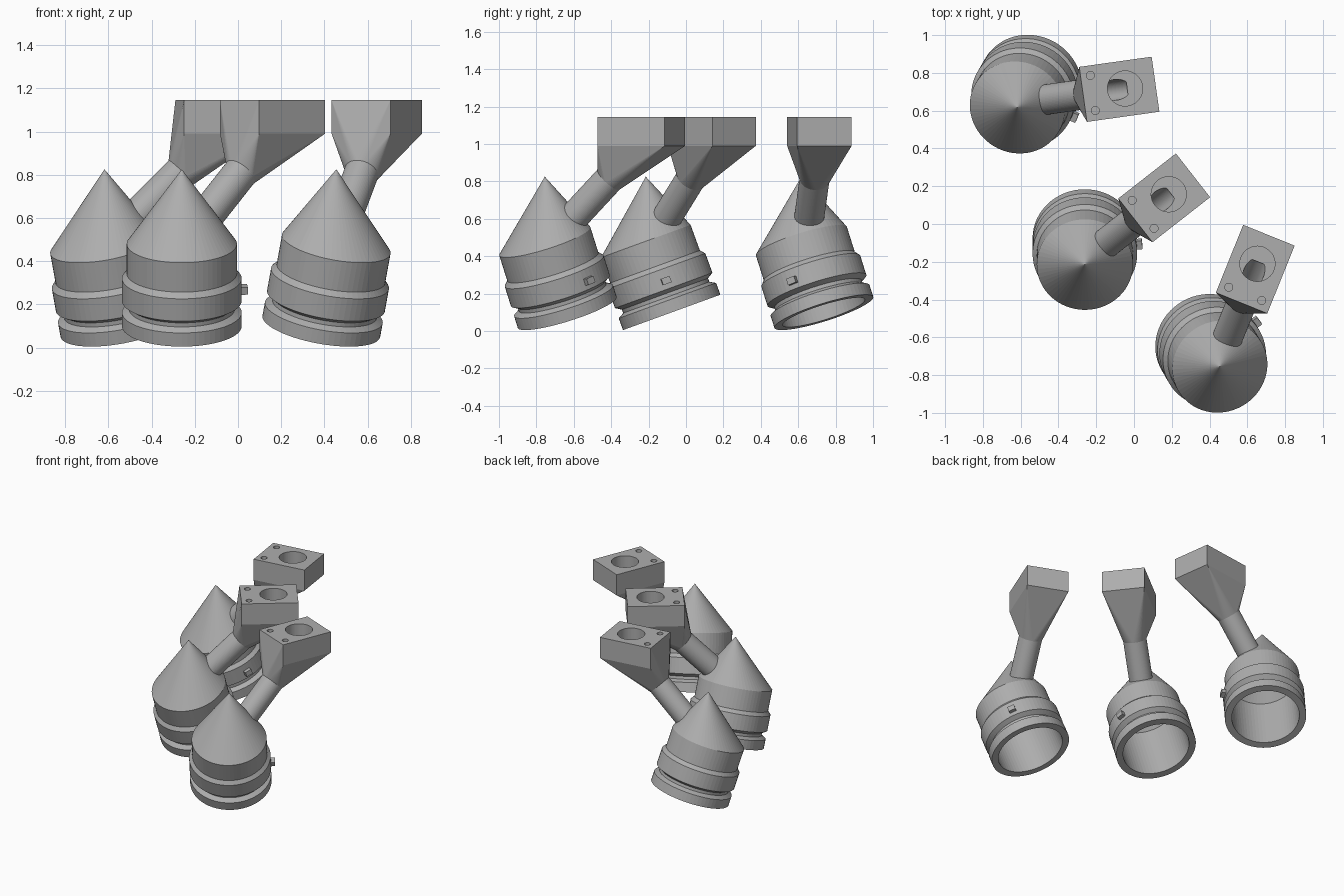
import bpy, bmesh
from math import sin, cos, pi, radians
from mathutils import Vector, Matrix

if "Cube" in bpy.data.objects:
    bpy.data.objects.remove(bpy.data.objects["Cube"], do_unlink=True)

SIDES = 64
TILT = Matrix.Rotation(radians(20), 4, 'X')       # lean of the cup
CUP_Z = 0.48                                      # height of the cone base
CUP = Matrix.Translation((0, 0, CUP_Z)) @ TILT
DUCT = Matrix.Rotation(radians(38), 4, 'Z') @ Matrix.Translation((0, 0.02, 0))

grey = bpy.data.materials.new("mid_grey")
grey.use_nodes = True
grey.diffuse_color = (0.42, 0.42, 0.42, 1)
grey.node_tree.nodes["Principled BSDF"].inputs["Base Color"].default_value = (0.42, 0.42, 0.42, 1)


def make(name, bm):
    bmesh.ops.recalc_face_normals(bm, faces=bm.faces[:])
    mesh = bpy.data.meshes.new(name)
    bm.to_mesh(mesh)
    bm.free()
    mesh.materials.append(grey)
    obj = bpy.data.objects.new(name, mesh)
    bpy.context.collection.objects.link(obj)
    return obj


def ring(bm, radius, matrix):
    return [bm.verts.new(matrix @ Vector((radius * cos(2 * pi * i / SIDES),
                                          radius * sin(2 * pi * i / SIDES), 0)))
            for i in range(SIDES)]


def bridge(bm, a, b):
    for i in range(SIDES):
        j = (i + 1) % SIDES
        bm.faces.new((a[i], a[j], b[j], b[i]))


def fan(bm, loop, tip):
    v = bm.verts.new(tip)
    for i in range(SIDES):
        bm.faces.new((loop[i], loop[(i + 1) % SIDES], v))


def cup_rings(bm, profile):
    """Rings of (radius, depth below the cone base) along the leaning axis."""
    loops = [ring(bm, r, CUP @ Matrix.Translation((0, 0, -d))) for r, d in profile]
    for a, b in zip(loops, loops[1:]):
        bridge(bm, a, b)
    return loops


def pipe(name, radius, start, end, direction):
    """Capped cylinder between two points of the duct frame."""
    turn = Vector(direction).to_track_quat('Z', 'Y').to_matrix().to_4x4()
    bm = bmesh.new()
    loops = [ring(bm, radius, DUCT @ Matrix.Translation(p) @ turn) for p in (start, end)]
    bridge(bm, *loops)
    for loop in loops:
        bm.faces.new(loop)
    return make(name, bm)


def cut(obj, cutters):
    bpy.context.view_layer.objects.active = obj
    for cutter in cutters:
        mod = obj.modifiers.new("cut", 'BOOLEAN')
        mod.operation = 'DIFFERENCE'
        mod.solver = 'EXACT'
        mod.object = cutter
        bpy.ops.object.modifier_apply(modifier=mod.name)


# hollow cup with band, groove and rim, under a cone whose tip is straight above
INNER_TIP = (0, 0, CUP_Z + 0.28)
bm = bmesh.new()
outer = [(0.255, 0), (0.255, 0.145), (0.277, 0.17), (0.277, 0.28), (0.245, 0.3),
         (0.245, 0.32), (0.277, 0.338), (0.277, 0.405)]
loops = cup_rings(bm, outer + [(0.23, 0.405), (0.23, 0)])
fan(bm, loops[0], (0, 0, 0.825))
fan(bm, loops[-1], INNER_TIP)
cup = make("cup", bm)

# cutter shaped like the inside of the cup
bm = bmesh.new()
loops = cup_rings(bm, [(0.23, 0), (0.23, 0.5)])
fan(bm, loops[0], INNER_TIP)
bm.faces.new(loops[1])
cavity = make("cavity_cutter", bm)

# slanted tube, climbing at 45 degrees
SLANT = (1, 0, 1)
def on_axis(o):
    return Vector((o, 0, o + 0.45))
tube = pipe("slanted_tube", 0.08, on_axis(0.12), on_axis(0.36), SLANT)

# mounting block, drawn down to the end of the tube
bm = bmesh.new()
for x in (0.355, 0.742):
    for y in (-0.147, 0.147):
        for z in (0.99, 1.145):
            bm.verts.new(DUCT @ Vector((x, y, z)))
slant_turn = Vector(SLANT).to_track_quat('Z', 'Y').to_matrix().to_4x4()
ring(bm, 0.08, DUCT @ Matrix.Translation(on_axis(0.36)) @ slant_turn)
bmesh.ops.convex_hull(bm, input=bm.verts[:])
bmesh.ops.dissolve_limit(bm, angle_limit=0.01, verts=bm.verts[:], edges=bm.edges[:])
block = make("mounting_block", bm)

# bores: slanted channel, large socket, two screw holes
UP = (0, 0, 1)
channel = pipe("channel_cutter", 0.055, on_axis(0.05), on_axis(0.56), SLANT)
socket = pipe("socket_cutter", 0.093, (0.579, 0, 0.98), (0.579, 0, 1.3), UP)
screws = [pipe("screw_cutter", 0.021, (0.407, y, 1.03), (0.407, y, 1.3), UP)
          for y in (-0.094, 0.094)]
cut(cup, [channel])
cut(tube, [cavity, channel])
cut(block, [socket, channel] + screws)
for cutter in [cavity, channel, socket] + screws:
    bpy.data.objects.remove(cutter, do_unlink=True)

# small locating nub on the band
bm = bmesh.new()
bmesh.ops.create_cube(bm, size=1, matrix=CUP @ Matrix.Rotation(radians(6), 4, 'Z')
                      @ Matrix.Translation((0.28, 0, -0.235))
                      @ Matrix.Diagonal((0.05, 0.048, 0.036, 1)))
nub = make("locating_nub", bm)

# three units, each turned a further 30 degrees
places = {"middle": (-0.26, -0.215, 0), "back": (-0.618, 0.617, -30),
          "front": (0.455, -0.755, 30)}
for part in (cup, tube, block, nub):
    base = part.name
    for place, (x, y, turn) in places.items():
        obj = part if place == "middle" else part.copy()
        if obj is not part:
            bpy.context.collection.objects.link(obj)
        obj.name = place + "_" + base
        obj.location = (x, y, 0)
        obj.rotation_euler = (0, 0, radians(turn))
